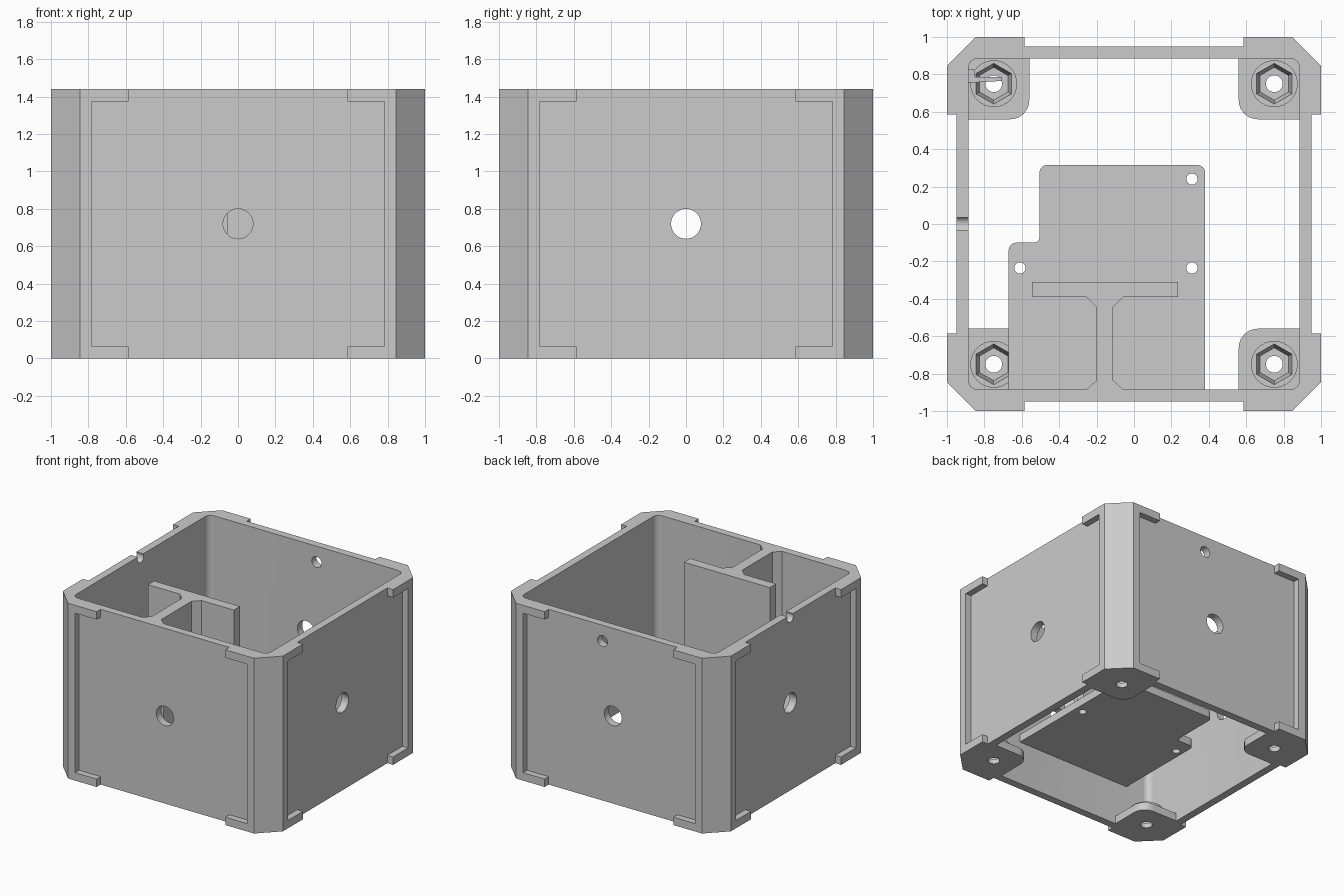
import bpy, bmesh, math
from mathutils import Matrix, Vector

if "Cube" in bpy.data.objects:
    bpy.data.objects.remove(bpy.data.objects["Cube"])

H = 1.44          # overall height
INNER = 0.885     # inside half width
grey = bpy.data.materials.new("light_grey")
grey.diffuse_color = (0.6, 0.6, 0.6, 1)
grey.use_nodes = True
grey.node_tree.nodes["Principled BSDF"].inputs["Base Color"].default_value = grey.diffuse_color


def rounded(corners, steps=6):
    """Turn (x, y, radius) corners into an outline with arcs."""
    out, n = [], len(corners)
    for i, (x, y, r) in enumerate(corners):
        p = Vector((x, y))
        if r == 0:
            out.append(p)
            continue
        a = (Vector(corners[i - 1][:2]) - p).normalized()
        b = (Vector(corners[(i + 1) % n][:2]) - p).normalized()
        half = a.angle(b) / 2
        centre = p + (a + b).normalized() * (r / math.sin(half))
        s = p + a * (r / math.tan(half)) - centre
        e = p + b * (r / math.tan(half)) - centre
        for k in range(steps + 1):
            d = s.lerp(e, k / steps).normalized() * r
            out.append(centre + d)
    return out


def circle(x, y, r, n=32, turn=0.0):
    return [(x + r * math.cos(turn + 2 * math.pi * k / n),
             y + r * math.sin(turn + 2 * math.pi * k / n)) for k in range(n)]


def prism(name, pts, z0, z1, top=None, matrix=None):
    """Extrude an outline from z0 to z1, with an optional different top outline."""
    bm = bmesh.new()
    lo = [bm.verts.new((p[0], p[1], z0)) for p in pts]
    hi = [bm.verts.new((p[0], p[1], z1)) for p in (top or pts)]
    bm.faces.new(lo[::-1])
    bm.faces.new(hi)
    for i in range(len(lo)):
        j = (i + 1) % len(lo)
        bm.faces.new((lo[i], lo[j], hi[j], hi[i]))
    if matrix:
        bm.transform(matrix)
    bmesh.ops.recalc_face_normals(bm, faces=bm.faces)
    me = bpy.data.meshes.new(name)
    bm.to_mesh(me)
    bm.free()
    me.materials.append(grey)
    ob = bpy.data.objects.new(name, me)
    bpy.context.collection.objects.link(ob)
    return ob


def combine(ob, other, op='DIFFERENCE'):
    """Apply a boolean and remove the helper."""
    m = ob.modifiers.new("cut", 'BOOLEAN')
    m.operation, m.solver, m.object = op, 'EXACT', other
    bpy.context.view_layer.objects.active = ob
    bpy.ops.object.modifier_apply(modifier=m.name)
    bpy.data.objects.remove(other)


# Box shell: chamfered square tube
c = 0.845
octagon = [(c, -1), (1, -c), (1, c), (c, 1), (-c, 1), (-1, c), (-1, -c), (-c, -1)]
shell = prism("box_shell", octagon, 0, H)
s = INNER
combine(shell, prism("cavity", rounded(
    [(s, -s, .05), (s, s, .05), (-s, s, .05), (-s, -s, .05)]), -0.1, H + 0.1))

# Panel recess and central hole on each side
upright = Matrix.Rotation(math.pi / 2, 4, 'X')     # outline x,y -> x,z ; depth -> -y
w, n, b, t = 0.78, 0.585, 0.065, 1.375
cross = [(-n, -.1), (n, -.1), (n, b), (w, b), (w, t), (n, t), (n, H + .1),
         (-n, H + .1), (-n, t), (-w, t), (-w, b), (-n, b)]
for k in range(4):
    turn = Matrix.Rotation(k * math.pi / 2, 4, 'Z') @ upright
    combine(shell, prism("recess", cross, 0.948, 1.1, matrix=turn))
    combine(shell, prism("side_hole", circle(0, 0.72, 0.08), 0.8, 1.1, matrix=turn))

# Small hole in the back wall and round notch on the left wall rim
back = Matrix.Rotation(math.pi, 4, 'Z') @ upright
left = Matrix.Rotation(-math.pi / 2, 4, 'Z') @ upright
combine(shell, prism("small_hole", circle(-0.095, 1.31, 0.045, 24), 0.8, 1.1, matrix=back))
combine(shell, prism("rim_notch", circle(0, 1.42, 0.04, 24), 0.8, 1.1, matrix=left))

# Corner feet: rounded tab, raised boss, hex nut pocket and screw hole
for sx in (-1, 1):
    for sy in (-1, 1):
        tab = rounded([(sx * x, sy * y, r) for x, y, r in
                       ((.56, .56, .1), (s, .56, 0), (s, s, 0), (.56, s, 0))])
        foot = prism("corner_foot", tab, 0, 0.065)
        x, y = sx * 0.75, sy * 0.75
        combine(foot, prism("boss", circle(x, y, 0.125), 0.03, 0.13), 'UNION')
        combine(foot, prism("nut_pocket", circle(x, y, 0.088, 6, math.pi / 6), 0.04, 0.135,
                            top=circle(x, y, 0.11, 6, math.pi / 6)))
        combine(foot, prism("screw_hole", circle(x, y, 0.045, 24), -0.1, 0.2))

# Shelf with a notched corner and three screw holes
shelf = prism("shelf", rounded([
    (-.67, -s, 0), (.38, -s, 0), (.38, .315, .04), (-.505, .315, .04),
    (-.505, -.1, .03), (-.67, -.1, .04)]), 0.36, 0.425)
for x, y in ((.31, .24), (.31, -.235), (-.61, -.235)):
    combine(shelf, prism("shelf_hole", circle(x, y, 0.03, 24), 0.3, 0.5))

# T-shaped divider standing on the shelf, flared where it meets the wall
prism("divider", [
    (-.255, -s), (-.057, -s), (-.112, -.835), (-.112, -.445), (-.057, -.39), (.235, -.39),
    (.235, -.31), (-.545, -.31), (-.545, -.39), (-.255, -.39), (-.2, -.445), (-.2, -.835)],
    0.425, H)

# Small clip on the left wall above the back foot
prism("wall_clip", [(-s, .755), (-.705, .765), (-.705, .785), (-.85, .785),
                    (-.855, .83), (-s, .83)], 0.15, 0.22)

# Smooth round surfaces, keep edges sharp
bpy.ops.object.select_all(action='SELECT')
bpy.context.view_layer.objects.active = shell
bpy.ops.object.shade_smooth_by_angle(angle=math.radians(30))
